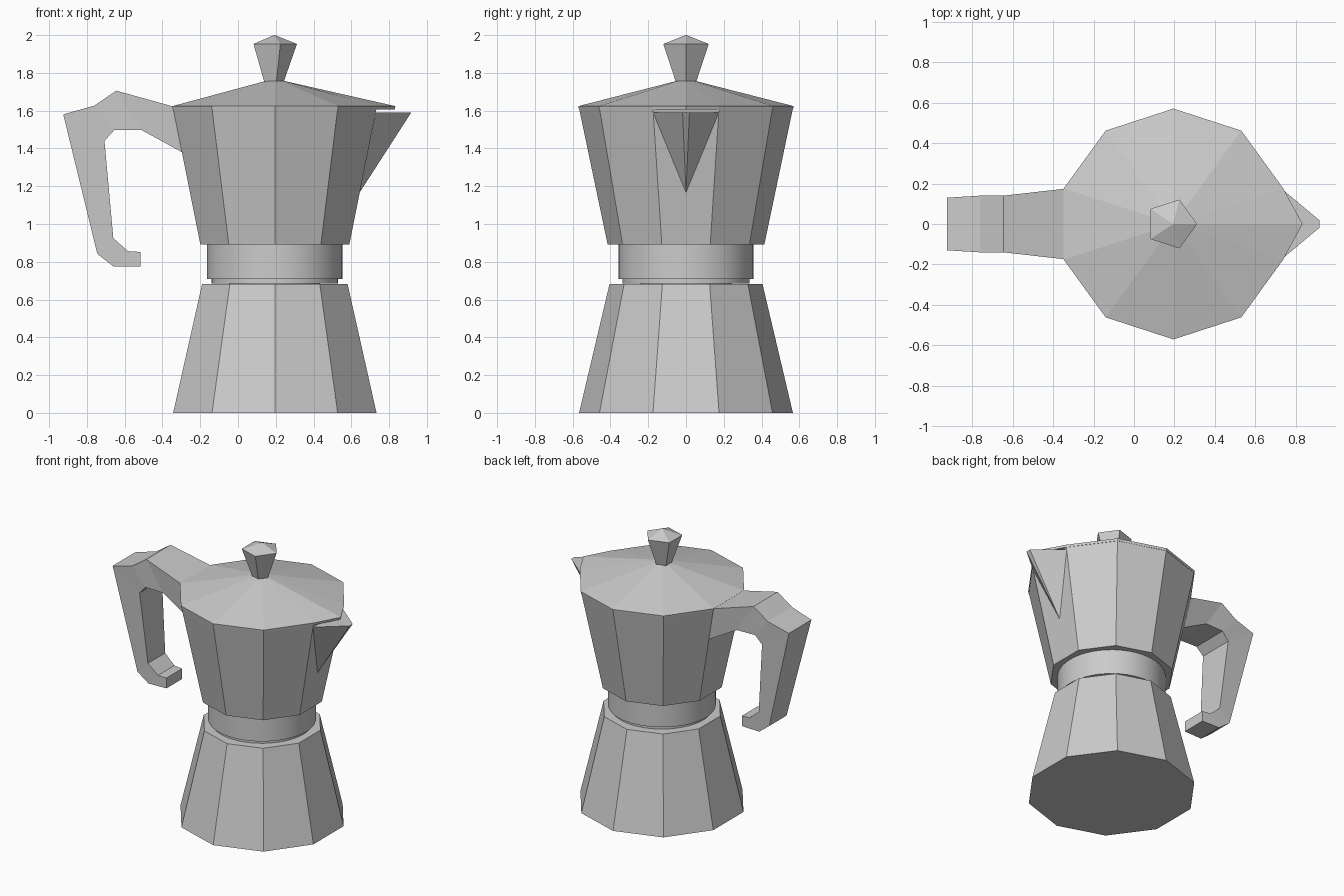
import bpy, bmesh, math

if "Cube" in bpy.data.objects:
    bpy.data.objects.remove(bpy.data.objects["Cube"])

CX = 0.195  # axis of the pot


def make(name, verts, faces, smooth=None):
    me = bpy.data.meshes.new(name)
    me.from_pydata(verts, [], faces)
    bm = bmesh.new()
    bm.from_mesh(me)
    bmesh.ops.recalc_face_normals(bm, faces=bm.faces)
    bm.to_mesh(me)
    bm.free()
    ob = bpy.data.objects.new(name, me)
    bpy.context.collection.objects.link(ob)
    if smooth:
        bpy.ops.object.select_all(action='DESELECT')
        bpy.context.view_layer.objects.active = ob
        ob.select_set(True)
        bpy.ops.object.shade_smooth_by_angle(angle=math.radians(smooth))
    return ob


def loft(name, rings, smooth=None):
    """Skin equal-sized closed rings and cap both ends."""
    n = len(rings[0])
    verts = [v for r in rings for v in r]
    faces = [(k * n + i, k * n + (i + 1) % n, (k + 1) * n + (i + 1) % n, (k + 1) * n + i)
             for k in range(len(rings) - 1) for i in range(n)]
    faces += [tuple(range(n))[::-1], tuple(range(len(verts) - n, len(verts)))]
    return make(name, verts, faces, smooth)


def ring(r, z, n=10, start=18, cx=CX):
    return [(cx + r * math.cos(math.radians(start + 360 * i / n)),
             r * math.sin(math.radians(start + 360 * i / n)), z) for i in range(n)]


# ten-sided water chamber and upper jug
loft("base_chamber", [ring(0.566, 0), ring(0.405, 0.682)])
loft("upper_jug", [ring(0.415, 0.892), ring(0.565, 1.607)])

# round threaded collar between them
loft("collar", [ring(r, z, 48, 0) for r, z in
                ((0.24, 0.67), (0.24, 0.686), (0.335, 0.686), (0.335, 0.71),
                 (0.358, 0.71), (0.358, 0.895))], 30)

# lid: decagon with an extra point over the spout
lid = []
for r, z, tip in ((0.567, 1.607, 0.83), (0.57, 1.624, 0.833), (0.055, 1.756, CX + 0.055)):
    lid.append(ring(r, z) + [(tip, 0, z)])
loft("lid", lid)

# five-sided knob with a shallow peaked top
loft("lid_knob", [ring(0.056, 1.75, 5, 0, 0.185), ring(0.127, 1.953, 5, 0, 0.185),
                  ring(0.003, 2.0, 5, 0, 0.192)])

# pouring spout tapering down to the jug wall
make("spout",
     [(0.73, 0.174, 1.59), (0.73, -0.174, 1.59), (0.917, -0.018, 1.59),
      (0.917, 0.018, 1.59), (0.643, 0, 1.165)],
     [(0, 1, 2, 3), (0, 3, 4), (3, 2, 4), (2, 1, 4), (1, 0, 4)], 40)

# handle: outer and inner profile points with half width
sections = [((-0.343, 1.622), (-0.293, 1.378), 0.174, 0.16),
            ((-0.645, 1.706), (-0.51, 1.497), 0.14, 0.14),
            ((-0.76, 1.627), (-0.655, 1.497), 0.14, 0.135),
            ((-0.925, 1.58), (-0.707, 1.44), 0.13, 0.13),
            ((-0.745, 0.842), (-0.66, 0.925), 0.1, 0.1),
            ((-0.66, 0.776), (-0.582, 0.856), 0.095, 0.095),
            ((-0.517, 0.776), (-0.517, 0.852), 0.09, 0.09)]
loft("handle", [[(o[0], -w, o[1]), (o[0], w, o[1]), (i[0], v, i[1]), (i[0], -v, i[1])]
                for o, i, w, v in sections])
